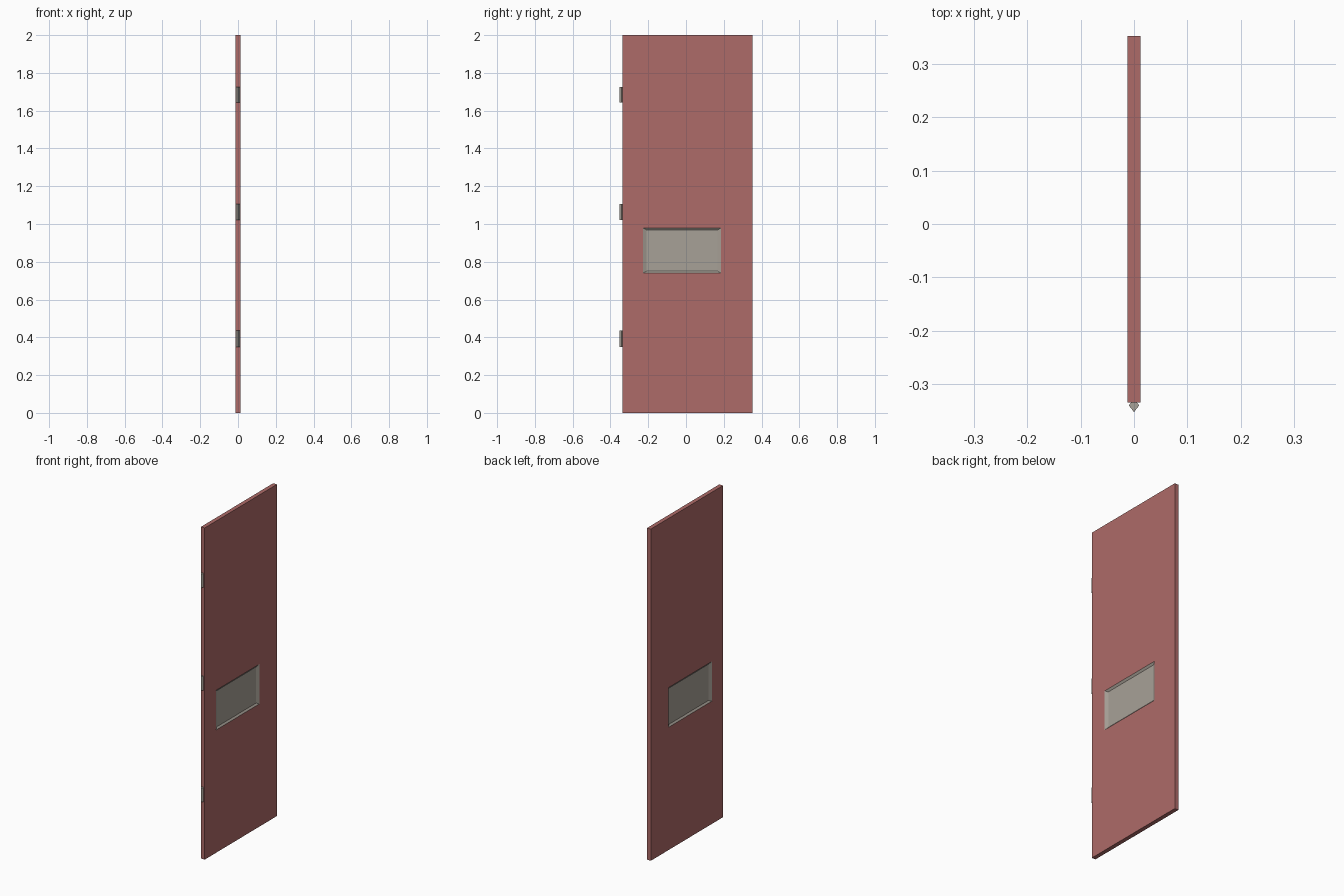
import bpy, bmesh

if "Cube" in bpy.data.objects:
    bpy.data.objects.remove(bpy.data.objects["Cube"])


def material(name, rgb):
    m = bpy.data.materials.new(name)
    m.diffuse_color = (*rgb, 1)
    m.use_nodes = True
    m.node_tree.nodes["Principled BSDF"].inputs["Base Color"].default_value = m.diffuse_color
    return m


RED = material("dusty red paint", (0.42, 0.145, 0.138))
GREY = material("warm grey metal", (0.39, 0.355, 0.31))


def make(name, bm, mat):
    bmesh.ops.recalc_face_normals(bm, faces=bm.faces)
    me = bpy.data.meshes.new(name)
    bm.to_mesh(me)
    bm.free()
    me.materials.append(mat)
    ob = bpy.data.objects.new(name, me)
    bpy.context.collection.objects.link(ob)
    return ob


def rect(bm, x, y0, y1, z0, z1):
    return [bm.verts.new((x, y, z)) for y, z in ((y0, z0), (y1, z0), (y1, z1), (y0, z1))]


def bridge(bm, a, b):
    n = len(a)
    for i in range(n):
        j = (i + 1) % n
        bm.faces.new((a[i], a[j], b[j], b[i]))


T = 0.0125                                # half thickness of the door
LEAF = (-0.335, 0.353, 0.0, 2.0)
WINDOW = (-0.228, 0.185, 0.74, 0.98)
INNER = (-0.208, 0.168, 0.75, 0.968)

# Door leaf with a rectangular opening
bm = bmesh.new()
rings = [rect(bm, T, *LEAF), rect(bm, T, *WINDOW),
         rect(bm, -T, *WINDOW), rect(bm, -T, *LEAF)]
for i in range(4):
    bridge(bm, rings[i], rings[(i + 1) % 4])
make("door_leaf", bm, RED)

# Grey panel, dished on both sides with sloping borders
bm = bmesh.new()
rings = [rect(bm, 0.004, *INNER), rect(bm, T, *WINDOW),
         rect(bm, -T, *WINDOW), rect(bm, -0.004, *INNER)]
for i in range(3):
    bridge(bm, rings[i], rings[i + 1])
bm.faces.new(rings[0])
bm.faces.new(rings[3])
make("recessed_panel", bm, GREY)

# Three pointed hinges on the front edge
PROFILE = ((-0.0055, -0.335), (-0.0098, -0.3405), (0, -0.353),
           (0.0098, -0.3405), (0.0055, -0.335))
for name, z0, z1 in (("hinge_lower", 0.35, 0.435),
                     ("hinge_middle", 1.022, 1.106),
                     ("hinge_upper", 1.642, 1.726)):
    bm = bmesh.new()
    low = [bm.verts.new((x, y, z0)) for x, y in PROFILE]
    high = [bm.verts.new((x, y, z1)) for x, y in PROFILE]
    bridge(bm, low, high)
    bm.faces.new(low)
    bm.faces.new(high)
    make(name, bm, GREY)
